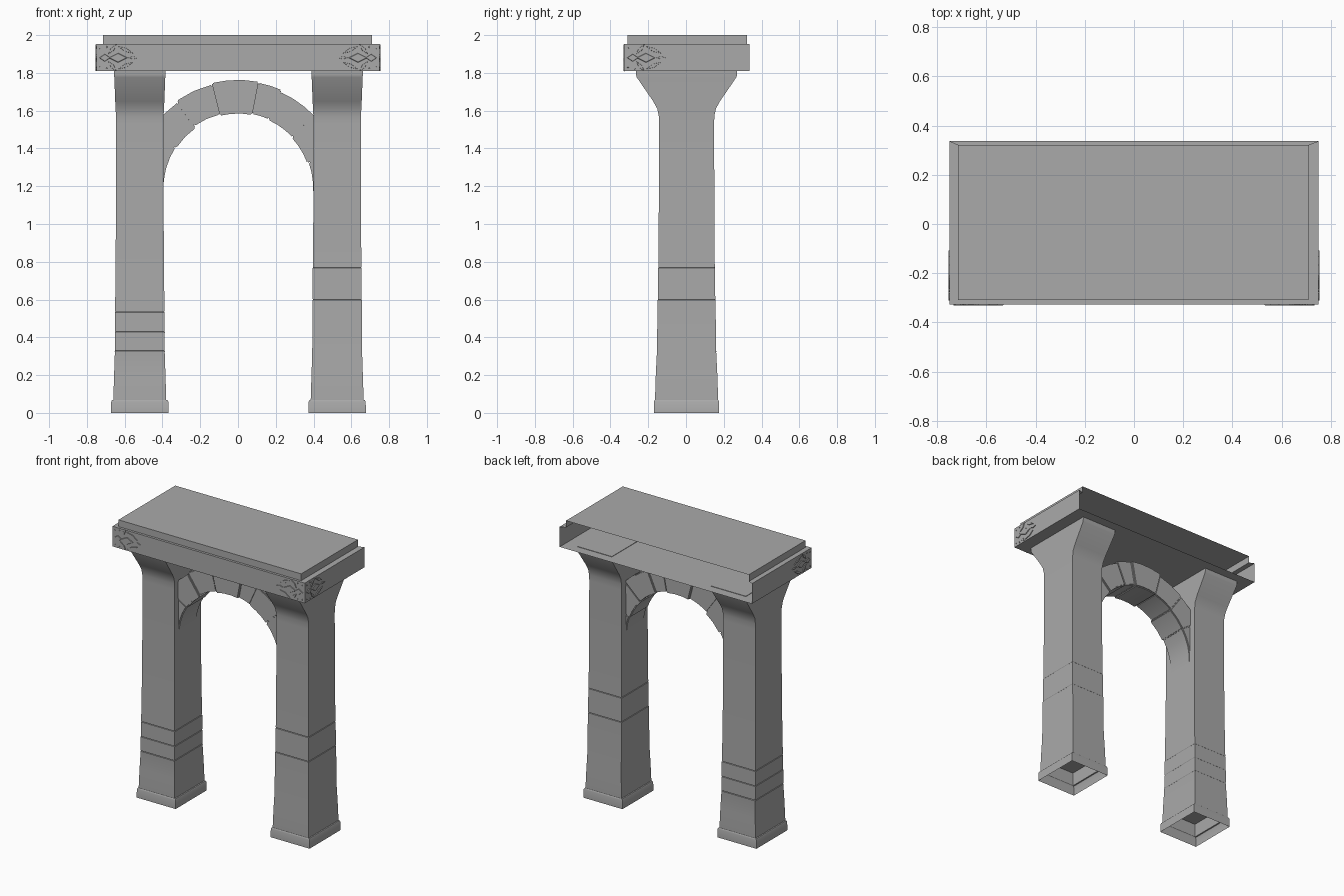
import bpy, bmesh, math
from mathutils import Vector

if "Cube" in bpy.data.objects:
    bpy.data.objects.remove(bpy.data.objects["Cube"])

stone = bpy.data.materials.new("dark_stone")
stone.diffuse_color = (.4, .4, .4, 1)
stone.use_nodes = True
stone.node_tree.nodes["Principled BSDF"].inputs["Base Color"].default_value = stone.diffuse_color


def finish(bm, name, smooth=None):
    mesh = bpy.data.meshes.new(name)
    bm.to_mesh(mesh)
    bm.free()
    mesh.materials.append(stone)
    ob = bpy.data.objects.new(name, mesh)
    bpy.context.collection.objects.link(ob)
    if smooth:
        bpy.ops.object.select_all(action='DESELECT')
        ob.select_set(True)
        bpy.context.view_layer.objects.active = ob
        bpy.ops.object.shade_smooth_by_angle(angle=math.radians(smooth))
    return ob


def loft(bm, rings, cap_start=False, cap_end=False):
    """Bridge equal-sized rings of points with quads."""
    vr = [[bm.verts.new(p) for p in r] for r in rings]
    n = len(vr[0])
    for a, b in zip(vr, vr[1:]):
        for i in range(n):
            j = (i + 1) % n
            bm.faces.new((a[i], a[j], b[j], b[i]))
    if cap_start:
        bm.faces.new(vr[0][::-1])
    if cap_end:
        bm.faces.new(vr[-1])


def rect(x0, x1, y0, y1, z):
    return [(x0, y0, z), (x1, y0, z), (x1, y1, z), (x0, y1, z)]


# Lintel: stepped shell, open along the back
bm = bmesh.new()
loft(bm, [rect(-.75, .75, -.327, .337, 1.81), rect(-.75, .75, -.327, .337, 1.952),
          rect(-.715, .71, -.31, .322, 1.952), rect(-.715, .71, -.31, .322, 2.0)],
     cap_start=True, cap_end=True)
back = [f for f in bm.faces if all(v.co.y > .3 for v in f.verts)]
bmesh.ops.delete(bm, geom=back, context='FACES')
finish(bm, "lintel")


# Pillars: square profile with fine steps at the joints between blocks
SHAFT = [(.072, .140, .167), (.20, .136, .163), (.32, .132, .157), (.60, .130, .152),
         (.80, .128, .149), (1.10, .126, .147), (1.53, .125, .146), (1.57, .126, .147),
         (1.61, .128, .155), (1.65, .130, .177), (1.777, .135, .264),
         (1.79, .136, .267), (1.813, .136, .267)]


def width_at(z):
    for (z0, a0, b0), (z1, a1, b1) in zip(SHAFT, SHAFT[1:]):
        if z0 <= z <= z1:
            t = (z - z0) / (z1 - z0)
            return a0 + (a1 - a0) * t, b0 + (b1 - b0) * t


def pillar(name, cx, joints):
    levels = [s for s in SHAFT if all(abs(s[0] - z) > .004 for z in joints)]
    for z in joints:
        hx, hy = width_at(z)
        levels += [(z - .003, hx + .001, hy + .001), (z, hx - .002, hy - .002),
                   (z + .003, hx, hy)]
    levels.sort()
    base = [(0, .152, .172), (.060, .151, .172), (.067, .147, .169), (.069, .140, .167)]
    bm = bmesh.new()
    loft(bm, [rect(cx - a, cx + a, .003 - b, .003 + b, z) for z, a, b in base + levels],
         cap_end=True)
    # recessed closing plate inside the hollow foot
    bm.faces.new([bm.verts.new(p) for p in
                  rect(cx - .136, cx + .136, -.16, .166, .16)[::-1]])
    finish(bm, name, 32)


pillar("left_pillar", -.52, (.33, .43, .535))
pillar("right_pillar", .525, (.60, .77))


# Arch stones: wedge blocks set around a half circle
def arch_stone(i, a0, a1, r0, r1, hy):
    bm = bmesh.new()
    rings = []
    n = max(2, round(abs(a1 - a0) / 9))
    for k in range(n + 1):
        a = math.radians(a0 + (a1 - a0) * k / n)
        c, s = math.cos(a), math.sin(a)
        rings.append([(r * c, y, 1.19 + r * s)
                      for r, y in ((r0, -hy), (r1, -hy), (r1, hy), (r0, hy))])
    loft(bm, rings, True, True)
    bmesh.ops.recalc_face_normals(bm, faces=bm.faces)
    hard = [e for e in bm.edges if e.calc_face_angle(0) > .8]
    bmesh.ops.bevel(bm, geom=hard, offset=.006, segments=2, affect='EDGES')
    finish(bm, f"arch_stone_{i}", 50)


STONES = [(183, 147, .395, .55, .10), (147, 125, .39, .555, .105),
          (125, 104, .402, .565, .10), (104, 79, .395, .573, .11),
          (79, 66, .40, .568, .102), (66, 43, .395, .556, .105),
          (43, 20, .39, .56, .10), (20, -3, .398, .55, .10)]
for i, s in enumerate(STONES):
    arch_stone(i + 1, *s)


# Corner ornament: low diamond leaves and studs on front and side faces
# each entry: distance from corner, height, length, width, angle
LEAVES = [(.045, 1.88, .06, .04, 0), (.115, 1.88, .10, .05, 0),
          (.085, 1.925, .07, .02, 50), (.085, 1.835, .07, .02, -50),
          (.155, 1.922, .09, .02, -25), (.155, 1.838, .09, .02, 25),
          (.195, 1.88, .05, .016, 0)]
STUDS = [(.02, z, .009, .009, 0) for z in (1.83, 1.93)] + \
        [(.055, z, .009, .009, 0) for z in (1.823, 1.937)]


def ornament(name, place):
    bm = bmesh.new()
    for u, z, l, w, ang in LEAVES + STUDS:
        a = math.radians(ang)
        rings = []
        for scale, d in ((1, -.001), (.9, .005)):
            pts = ((l / 2, 0), (0, w / 2), (-l / 2, 0), (0, -w / 2))
            rings.append([place(u + scale * (p * math.cos(a) - q * math.sin(a)),
                                z + scale * (p * math.sin(a) + q * math.cos(a)), d)
                          for p, q in pts])
        loft(bm, rings, cap_end=True)
    bmesh.ops.recalc_face_normals(bm, faces=bm.faces)
    finish(bm, name)


for side, sx in (("left", -1), ("right", 1)):
    ornament(f"{side}_front_ornament", lambda u, z, d: Vector((sx * (.75 - u), -.327 - d, z)))
    ornament(f"{side}_side_ornament", lambda u, z, d: Vector((sx * (.75 + d), -.327 + u, z)))
